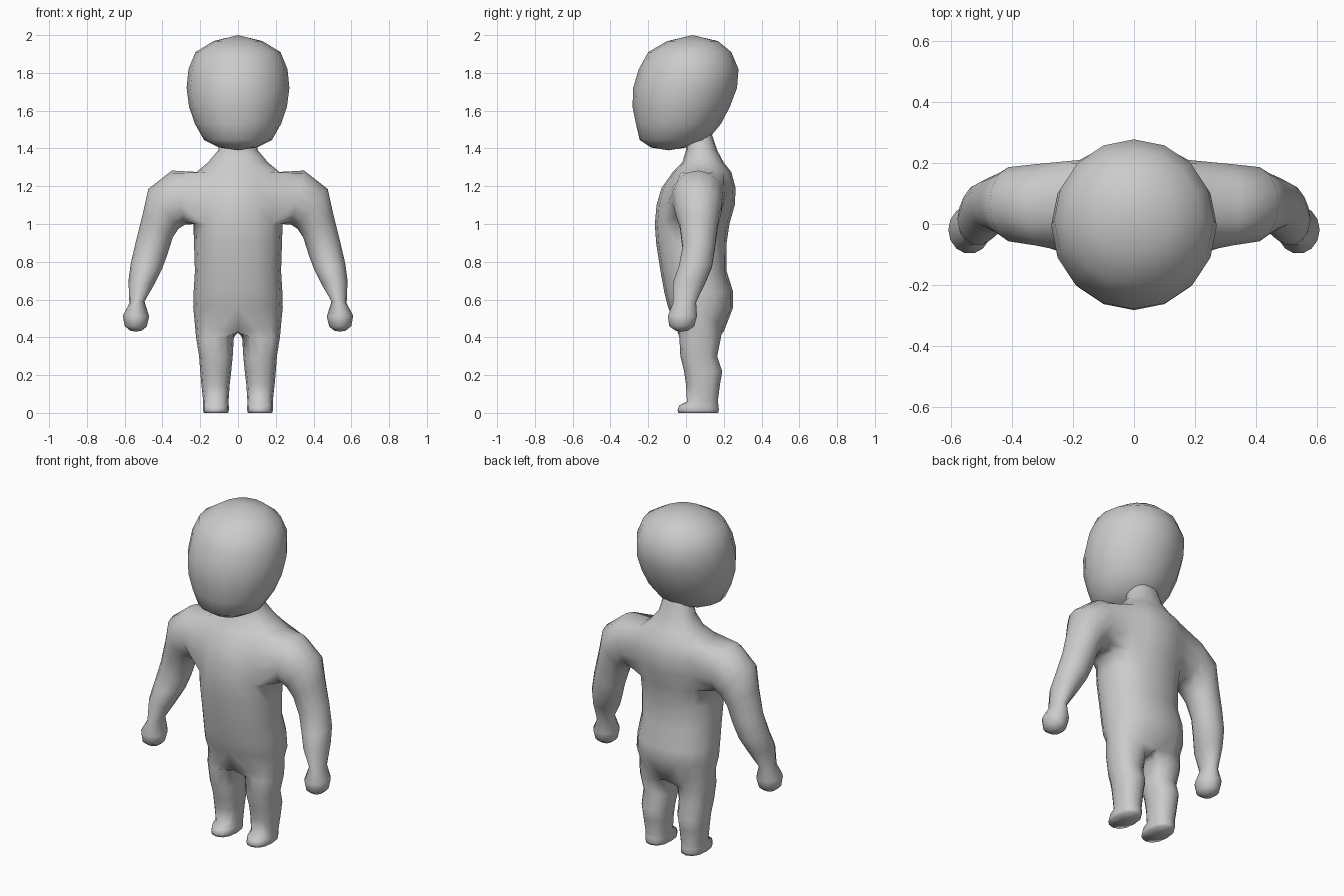
import bpy, bmesh, math
from mathutils import Vector

if "Cube" in bpy.data.objects:
    bpy.data.objects.remove(bpy.data.objects["Cube"])

grey = bpy.data.materials.new("plain grey")
grey.diffuse_color = (0.6, 0.6, 0.6, 1)
grey.use_nodes = True
grey.node_tree.nodes["Principled BSDF"].inputs["Base Color"].default_value = grey.diffuse_color


def bend(v, p):
    return math.copysign(abs(v) ** p, v)


def finish(bm, name):
    bmesh.ops.recalc_face_normals(bm, faces=bm.faces)
    me = bpy.data.meshes.new(name)
    bm.to_mesh(me)
    bm.free()
    me.materials.append(grey)
    for p in me.polygons:
        p.use_smooth = True
    ob = bpy.data.objects.new(name, me)
    bpy.context.collection.objects.link(ob)
    return ob


def bridge(bm, a, b, closed=True):
    n = len(a)
    for i in range(n if closed else n - 1):
        k = (i + 1) % n
        bm.faces.new((a[i], a[k], b[k], b[i]))


def cap(bm, ring):
    centre = sum((v.co for v in ring), Vector()) / len(ring)
    c = bm.verts.new(centre)
    for i, v in enumerate(ring):
        bm.faces.new((v, ring[(i + 1) % len(ring)], c))
    return c


# Head: horizontal rings (z, half width, front y, back y)
head_rings = [
    (1.405, 0.10, -0.185, 0.00), (1.445, 0.18, -0.245, 0.115),
    (1.53, 0.228, -0.265, 0.185), (1.62, 0.259, -0.283, 0.232),
    (1.72, 0.272, -0.28, 0.27), (1.82, 0.262, -0.25, 0.278),
    (1.91, 0.225, -0.20, 0.24), (1.968, 0.13, -0.10, 0.17)]
bm = bmesh.new()
rings = []
for z, rx, yf, yb in head_rings:
    ring = []
    for i in range(16):
        a = math.tau * i / 16
        ring.append(bm.verts.new((rx * math.cos(a),
                    (yf + yb) / 2 + (yb - yf) / 2 * math.sin(a), z)))
    rings.append(ring)
for a, b in zip(rings, rings[1:]):
    bridge(bm, a, b)
cap(bm, rings[0]).co.z = 1.39
cap(bm, rings[-1]).co.z = 2.0
finish(bm, "head")

# Torso: right half of each ring, from front centre round to back centre
torso_rings = [
    (1.48, 0.085, 0.00, 0.135), (1.39, 0.105, 0.00, 0.165),
    (1.325, 0.16, -0.02, 0.20), (1.275, 0.22, -0.07, 0.24),
    (1.19, 0.24, -0.13, 0.263), (1.10, 0.235, -0.156, 0.258),
    (1.00, 0.236, -0.165, 0.23), (0.90, 0.233, -0.158, 0.215),
    (0.75, 0.228, -0.135, 0.215), (0.64, 0.235, -0.115, 0.25),
    (0.56, 0.237, -0.095, 0.25), (0.47, 0.232, -0.045, 0.20)]
bm = bmesh.new()
torso = []
for z, rx, yf, yb in torso_rings:
    ring = []
    for i in range(9):
        a = math.pi * (i - 4) / 8
        x = 0 if i in (0, 8) else rx * bend(math.cos(a), 0.85)
        y = (yf + yb) / 2 + (yb - yf) / 2 * bend(math.sin(a), 0.9)
        drop = 0.04 * math.cos(2 * a) if z < 0.5 else 0
        ring.append(bm.verts.new((x, y, z + drop)))
    torso.append(ring)
TOP, BOTTOM = 3, 6        # rings that bound the arm hole
for r in range(len(torso) - 1):
    for i in range(8):
        if TOP <= r < BOTTOM and 2 <= i < 6:
            continue
        a, b = torso[r], torso[r + 1]
        bm.faces.new((a[i], a[i + 1], b[i + 1], b[i]))

# Arm: rings (outer x, outer z, inner x, inner z, front y, back y)
arm_rings = [
    (0.35, 1.283, 0.28, 0.997, -0.074, 0.20),
    (0.475, 1.185, 0.315, 0.975, -0.06, 0.19),
    (0.505, 1.05, 0.345, 0.93, -0.035, 0.17),
    (0.54, 0.91, 0.375, 0.835, -0.02, 0.155),
    (0.568, 0.79, 0.403, 0.76, -0.04, 0.14),
    (0.58, 0.70, 0.443, 0.68, -0.07, 0.105),
    (0.575, 0.58, 0.495, 0.59, -0.07, 0.055),
    (0.61, 0.515, 0.47, 0.51, -0.098, 0.06),
    (0.60, 0.46, 0.483, 0.457, -0.09, 0.045),
    (0.57, 0.435, 0.51, 0.435, -0.055, 0.01)]
loop = [torso[TOP][i] for i in range(2, 7)]
loop += [torso[r][6] for r in range(TOP + 1, BOTTOM)]
loop += [torso[BOTTOM][i] for i in range(6, 1, -1)]
loop += [torso[r][2] for r in range(BOTTOM - 1, TOP, -1)]
for ox, oz, ix, iz, yf, yb in arm_rings:
    ring = []
    for j in range(14):
        a = math.radians(141.43) - math.tau * j / 14
        s = math.sin(a)
        ring.append(bm.verts.new((
            (ox + ix) / 2 + (ox - ix) / 2 * s,
            (yf + yb) / 2 + (yb - yf) / 2 * math.cos(a),
            (oz + iz) / 2 + (oz - iz) / 2 * s)))
    bridge(bm, loop, ring)
    loop = ring
cap(bm, loop).co.z = 0.43

# Leg: rings (z, inner x, outer x, front y, back y), joined to the crotch
leg_rings = [
    (0.40, 0.022, 0.222, -0.035, 0.185), (0.30, 0.028, 0.206, -0.03, 0.165),
    (0.22, 0.036, 0.20, -0.01, 0.192), (0.15, 0.044, 0.194, 0.00, 0.18),
    (0.06, 0.05, 0.184, 0.005, 0.168), (0.04, 0.049, 0.185, -0.035, 0.172),
    (0.015, 0.048, 0.185, -0.045, 0.174), (0.0, 0.052, 0.181, -0.04, 0.17)]
hip = torso[-1]
crotch = [bm.verts.new((0, hip[8].co.y + (hip[0].co.y - hip[8].co.y) * t, 0.425))
          for t in (0.25, 0.5, 0.75)]
loop = hip + crotch
for z, xi, xo, yf, yb in leg_rings:
    ring = []
    for j in range(12):
        a = math.radians(30 * j - 120)
        ring.append(bm.verts.new((
            (xi + xo) / 2 + (xo - xi) / 2 * bend(math.cos(a), 0.85),
            (yf + yb) / 2 + (yb - yf) / 2 * bend(math.sin(a), 0.85), z)))
    bridge(bm, loop, ring)
    loop = ring
cap(bm, loop)

body = finish(bm, "body")
mirror = body.modifiers.new("mirror", 'MIRROR')
mirror.use_clip = True
mirror.merge_threshold = 0.001
